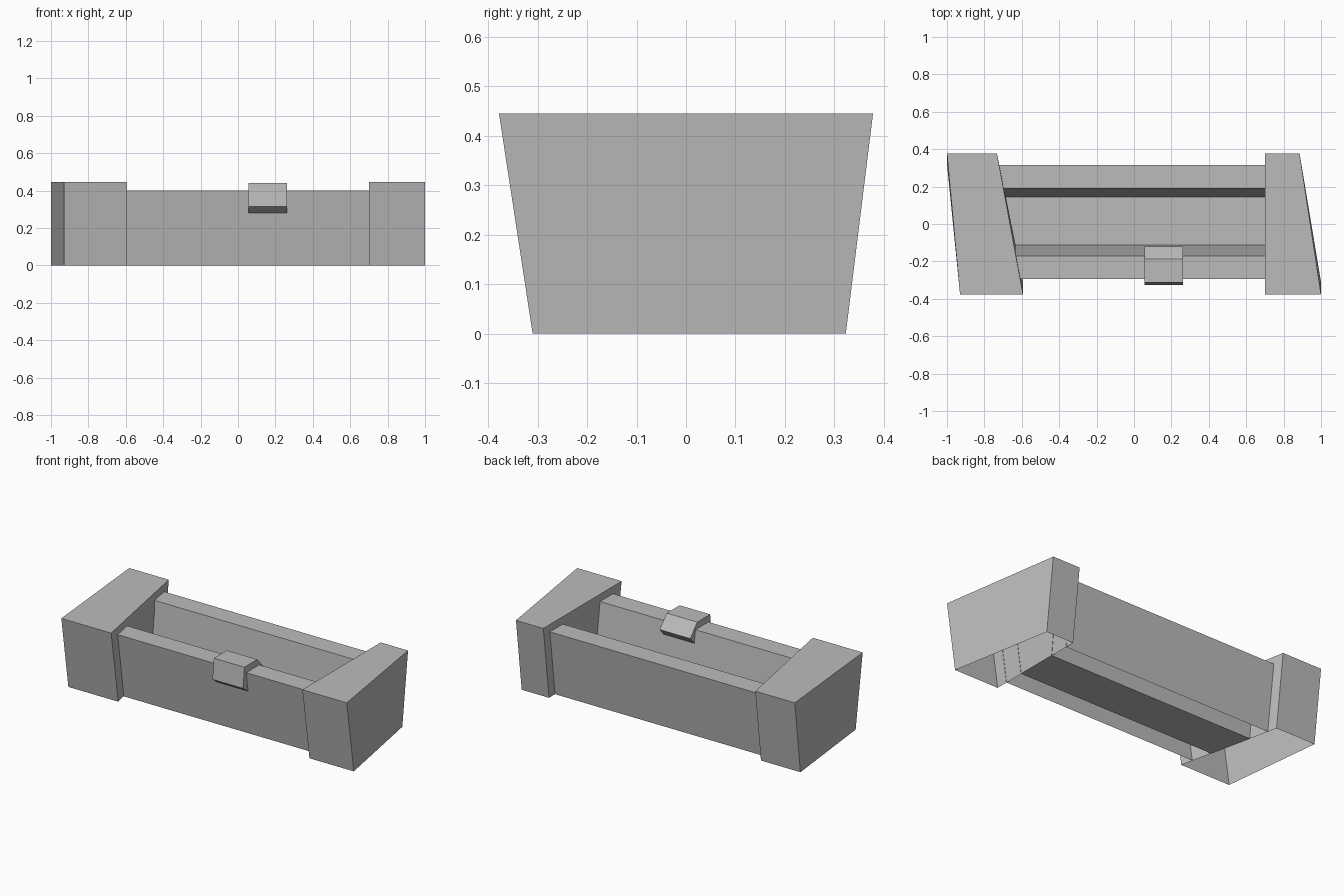
import bpy
import bmesh

cube = bpy.data.objects.get("Cube")
if cube:
    bpy.data.objects.remove(cube, do_unlink=True)

stone = bpy.data.materials.new("plain_grey")
stone.use_nodes = True
GREY = (0.5, 0.5, 0.5, 1)
stone.diffuse_color = GREY
stone.node_tree.nodes["Principled BSDF"].inputs["Base Color"].default_value = GREY

HEIGHT = 0.445


def front_y(z):
    return -0.31 - 0.068 * z / HEIGHT


def back_y(z):
    return 0.323 + 0.055 * z / HEIGHT


def finish(name, bm):
    mesh = bpy.data.meshes.new(name)
    bmesh.ops.recalc_face_normals(bm, faces=bm.faces)
    bm.to_mesh(mesh)
    bm.free()
    mesh.materials.append(stone)
    obj = bpy.data.objects.new(name, mesh)
    bpy.context.collection.objects.link(obj)
    return obj


def end_block(name, front_x, back_x):
    """Flared shell, open underneath, with skewed sides in plan."""
    bm = bmesh.new()
    rings = []
    for z in (0, HEIGHT):
        plan = [(front_x[0], front_y(z)), (front_x[1], front_y(z)),
                (back_x[1], back_y(z)), (back_x[0], back_y(z))]
        rings.append([bm.verts.new((x, y, z)) for x, y in plan])
    low, high = rings
    for i in range(4):
        j = (i + 1) % 4
        bm.faces.new((low[i], low[j], high[j], high[i]))
    bm.faces.new(high)
    finish(name, bm)


def sweep(name, profile, left_end, right_end, closed):
    """Run a (y, z) profile along x between two end functions."""
    bm = bmesh.new()
    a = [bm.verts.new((left_end(y, z), y, z)) for y, z in profile]
    b = [bm.verts.new((right_end(y, z), y, z)) for y, z in profile]
    n = len(profile)
    for i in range(n if closed else n - 1):
        j = (i + 1) % n
        bm.faces.new((a[i], a[j], b[j], b[i]))
    if closed:
        bm.faces.new(a)
        bm.faces.new(b[::-1])
    return finish(name, bm)


def skewed_wall(y, z):
    """Inner wall of the skewed block, overlapped very slightly."""
    t = (y - front_y(z)) / (back_y(z) - front_y(z))
    return -0.595 - 0.14 * t


# End blocks
end_block("right_end_block", (-0.93, -0.593), (-1.0, -0.733))
end_block("left_end_block", (0.70, 1.0), (0.70, 0.885))

# Trough: two hollow leaning rails joined by the floor
trough = [(-0.235, 0), (-0.295, 0.4), (-0.17, 0.4), (-0.112, 0),
          (0.145, 0), (0.19, 0.4), (0.315, 0.4), (0.265, 0)]
sweep("trough_rails_and_floor", trough, skewed_wall, lambda y, z: 0.702, False)

# Clip hooked over the front rail
clip = [(-0.312, 0.44), (-0.187, 0.44), (-0.12, 0.365),
        (-0.16, 0.32), (-0.27, 0.275), (-0.325, 0.315)]
sweep("rail_clip", clip, lambda y, z: 0.055, lambda y, z: 0.262, True)
